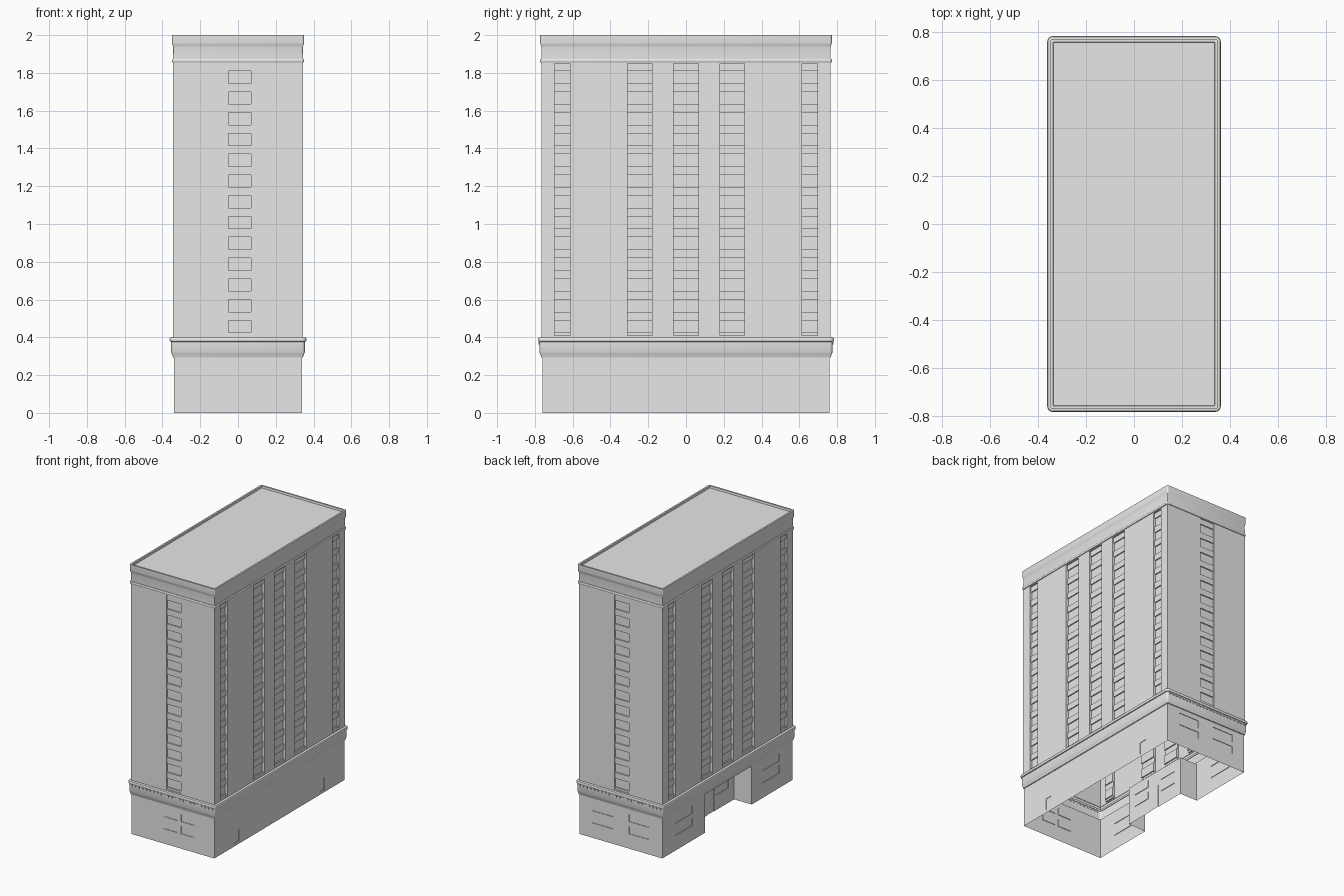
import bpy, bmesh, math
from mathutils import Vector, Matrix

old = bpy.data.objects.get("Cube")
if old:
    bpy.data.objects.remove(old, do_unlink=True)

stone = bpy.data.materials.new("light_grey_stone")
stone.use_nodes = True
stone.diffuse_color = (0.8, 0.8, 0.8, 1)
stone.node_tree.nodes["Principled BSDF"].inputs["Base Color"].default_value = (0.8, 0.8, 0.8, 1)

HX, HY = 0.343, 0.765          # half size of the tower shaft
UP = Vector((0, 0, 1))
SIDES = {"front": Vector((0, -1, 0)), "back": Vector((0, 1, 0)),
         "left": Vector((1, 0, 0)), "right": Vector((-1, 0, 0))}


def finish(name, bm, smooth=False):
    mesh = bpy.data.meshes.new(name)
    bm.to_mesh(mesh)
    bm.free()
    mesh.materials.append(stone)
    obj = bpy.data.objects.new(name, mesh)
    bpy.context.collection.objects.link(obj)
    if smooth:
        bpy.context.view_layer.objects.active = obj
        obj.select_set(True)
        bpy.ops.object.shade_smooth_by_angle(angle=math.radians(35))
        obj.select_set(False)
    return obj


def wall(name, side, z0, z1, recesses, inset=0.0):
    """Flat wall with recesses (u0, u1, z0, z1, depth); later ones override."""
    n = SIDES[side]
    t = UP.cross(n)
    reach, half = (HX, HY) if n.x else (HY, HX)
    reach, half = reach - inset, half - inset
    us = sorted({-half, half} | {u for r in recesses for u in r[:2]})
    zs = sorted({z0, z1} | {z for r in recesses for z in r[2:4]})
    bm = bmesh.new()

    def depth(i, j):
        u, z = (us[i] + us[i + 1]) / 2, (zs[j] + zs[j + 1]) / 2
        d = 0.0
        for r in recesses:
            if r[0] < u < r[1] and r[2] < z < r[3]:
                d = r[4]
        return d

    def quad(*points):
        bm.faces.new([bm.verts.new(n * (reach - d) + t * u + UP * z) for u, z, d in points])

    for i in range(len(us) - 1):
        for j in range(len(zs) - 1):
            a, b, c, e = us[i], us[i + 1], zs[j], zs[j + 1]
            d = depth(i, j)
            quad((a, c, d), (b, c, d), (b, e, d), (a, e, d))
            if i + 2 < len(us) and depth(i + 1, j) != d:
                k = depth(i + 1, j)
                quad((b, c, d), (b, c, k), (b, e, k), (b, e, d))
            if j + 2 < len(zs) and depth(i, j + 1) != d:
                k = depth(i, j + 1)
                quad((a, e, d), (b, e, d), (b, e, k), (a, e, k))
    bmesh.ops.remove_doubles(bm, verts=bm.verts, dist=0.00001)
    return finish(name, bm)


def trim(name, profile, cap=False):
    """Sweep an (offset, z) profile around the plan with rounded corners."""
    bm = bmesh.new()
    loops = []
    for off, z in profile:
        rad = max(0.004, 0.004 + off)
        loop = []
        for q, (sx, sy) in enumerate([(1, 1), (-1, 1), (-1, -1), (1, -1)]):
            for s in range(5):
                a = math.pi / 2 * (q + s / 4)
                loop.append(bm.verts.new((sx * (HX + off - rad) + rad * math.cos(a),
                                          sy * (HY + off - rad) + rad * math.sin(a), z)))
        loops.append(loop)
    for lo, hi in zip(loops, loops[1:]):
        for i in range(len(lo)):
            k = (i + 1) % len(lo)
            bm.faces.new((lo[i], lo[k], hi[k], hi[i]))
    if cap:
        bm.faces.new(loops[-1])
    return finish(name, bm, True)


# Tower shaft: sunk window bays with deeper windows on every floor
def bays(columns, bay_depth, window_depth):
    cuts = []
    for centre, width in columns:
        a, b = centre - width / 2, centre + width / 2
        cuts.append((a, b, 0.41, 1.85, bay_depth))
        for floor in range(13):
            sill = 0.425 + 0.11 * floor
            cuts.append((a, b, sill, sill + 0.065, window_depth))
    return cuts


long_columns = [(-0.655, 0.08), (-0.245, 0.13), (0, 0.13), (0.245, 0.13), (0.655, 0.08)]
for side in SIDES:
    if side in ("left", "right"):
        cuts = bays(long_columns, 0.011, 0.019)
    else:
        cuts = bays([(0.01, 0.12)], 0.004, 0.012)
    wall(side + "_shaft_wall", side, 0.38, 1.9, cuts)


# Ground floor: shallow openings, and a deep entrance alcove on the right side
def panes(centres, width, depth):
    return [(c - width / 2, c + width / 2, z, z + 0.055, depth)
            for c in centres for z in (0.11, 0.2)]


ground = {
    "front": panes([-0.02, 0.12], 0.11, 0.004),
    "back": panes([-0.15, 0.15], 0.17, 0.004),
    "left": [(c - 0.03, c + 0.03, 0.02, 0.11, 0.004) for c in (-0.5, 0.5)],
    "right": panes([-0.51, 0.51], 0.2, 0.004)
    + [(-0.26, 0.285, 0, 0.285, 0.145)]
    + panes([-0.13, 0.15], 0.14, 0.149)
    + [(-0.03, 0.05, 0, 0.17, 0.149)],
}
for side, cuts in ground.items():
    wall(side + "_ground_wall", side, 0, 0.3, cuts, inset=0.004)

# Mouldings
trim("lower_band", [(-0.004, 0.292), (0.001, 0.294), (0.003, 0.302), (0.007, 0.312),
                    (0.011, 0.322), (0.011, 0.376)])
trim("lower_ledge", [(0.008, 0.376), (0.016, 0.378), (0.019, 0.384), (0.019, 0.392),
                     (0.016, 0.398), (0.008, 0.4), (-0.003, 0.4)])
trim("upper_ledge", [(-0.003, 1.855), (0.004, 1.856), (0.007, 1.861), (0.007, 1.869),
                     (0.004, 1.874), (-0.003, 1.875)])

# Crown, parapet and sunk roof
trim("crown_and_roof", [(0.0005, 1.87), (0.0005, 1.935), (0.002, 1.943), (0.006, 1.952),
                        (0.007, 1.96), (0.007, 2.0), (-0.006, 2.0), (-0.008, 1.985)], cap=True)

# Small dentils under the lower ledge at both short ends
bm = bmesh.new()
for end in (-1, 1):
    for i in range(23):
        spot = Vector(((i - 11) * 0.03, end * (HY + 0.012), 0.369))
        bmesh.ops.create_cube(bm, size=1, matrix=Matrix.Translation(spot)
                              @ Matrix.Diagonal((0.014, 0.008, 0.014, 1)))
finish("dentils", bm)
